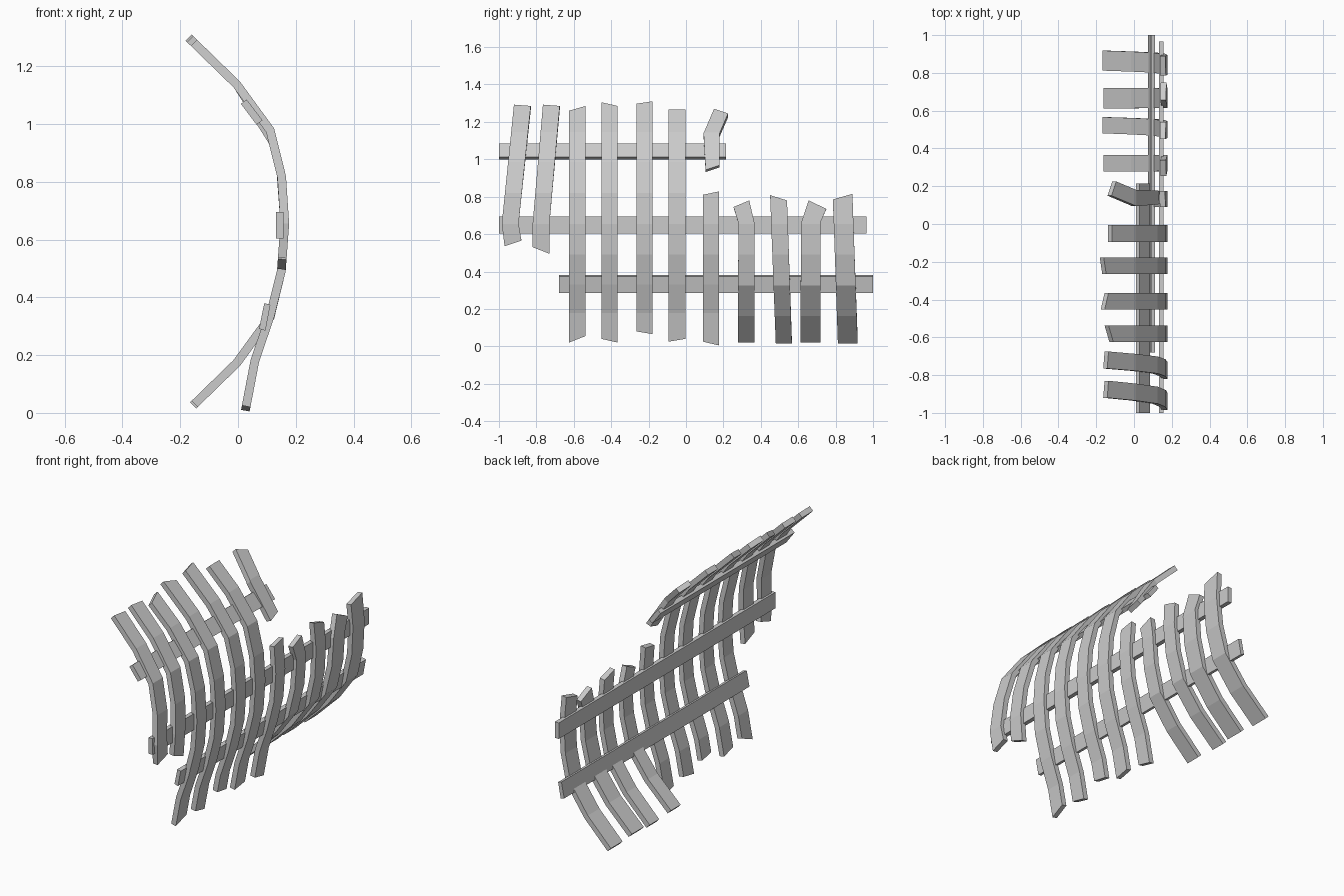
import bpy, bmesh
from mathutils import Vector

if "Cube" in bpy.data.objects:
    bpy.data.objects.remove(bpy.data.objects["Cube"])

THICK = 0.03
# outer hull curves (x, z), top to bottom: full arc and a steeper lower variant
ARC = [(-0.145, 1.295), (0.007, 1.147), (0.125, 0.985), (0.166, 0.82), (0.177, 0.655),
       (0.165, 0.49), (0.125, 0.325), (0.007, 0.163), (-0.145, 0.015)]
STEEP = ARC[:6] + [(0.125, 0.33), (0.073, 0.177), (0.042, 0.015)]


def offset_curve(curve):
    """Inner curve, mitred at the bends."""
    pts = [Vector(p) for p in curve]
    dirs = [(b - a).normalized() for a, b in zip(pts, pts[1:])]
    nrm = [Vector((d.y, -d.x)) for d in dirs]
    out = []
    for i, p in enumerate(pts):
        a, b = nrm[max(i - 1, 0)], nrm[min(i, len(nrm) - 1)]
        m = (a + b).normalized()
        out.append(p + m * THICK / m.dot(a))
    return out


def lerp_table(table, z):
    """Interpolate rows (z, values...) sorted by falling z, extrapolating at the ends."""
    for a, b in zip(table, table[1:]):
        if z >= b[0] or b is table[-1]:
            t = (z - a[0]) / (b[0] - a[0])
            return [u + (v - u) * t for u, v in zip(a[1:], b[1:])]


def make_object(name, rings):
    bm = bmesh.new()
    vs = [[bm.verts.new(p) for p in r] for r in rings]
    for a, b in zip(vs, vs[1:]):
        for i in range(4):
            j = (i + 1) % 4
            bm.faces.new((a[i], a[j], b[j], b[i]))
    bm.faces.new(vs[0])
    bm.faces.new(vs[-1][::-1])
    bmesh.ops.recalc_face_normals(bm, faces=bm.faces)
    me = bpy.data.meshes.new(name)
    bm.to_mesh(me)
    bm.free()
    ob = bpy.data.objects.new(name, me)
    bpy.context.collection.objects.link(ob)


def plank(name, curve, rows):
    """rows: (z_left, z_right, y_left, y_right) from top to bottom."""
    table = [(z, x, q.x, q.y) for (x, z), q in zip(curve, offset_curve(curve))]
    edges = [((r[0] + r[1]) / 2, r[2], r[3]) for r in rows]
    lo = max(rows[-1][:2]) + 0.02
    hi = min(rows[0][:2]) - 0.02
    levels = {z for _, z in curve if lo < z < hi} | {e[0] for e in edges[1:-1]}
    stations = [rows[0]]
    for z in sorted(levels, reverse=True):
        stations.append((z, z, *lerp_table(edges, z)))
    stations.append(rows[-1])
    rings = []
    for zl, zr, yl, yr in stations:
        xl, il, kl = lerp_table(table, zl)
        xr, ir, kr = lerp_table(table, zr)
        rings.append([(xl, yl, zl), (xr, yr, zr), (ir, yr, kr), (il, yl, kl)])
    make_object(name, rings)


def batten(name, y0, y1, section):
    make_object(name, [[(x, y, z) for x, z in section] for y in (y0, y1)])


# curved planks
PLANKS = [
    (ARC, [(1.292, 1.285, -0.92, -0.83), (0.655, 0.655, -0.985, -0.895), (0.535, 0.565, -0.97, -0.88)]),
    (ARC, [(1.292, 1.285, -0.765, -0.675), (0.655, 0.655, -0.82, -0.73), (0.53, 0.495, -0.82, -0.73)]),
    (STEEP, [(1.26, 1.285, -0.625, -0.537), (0.02, 0.055, -0.625, -0.537)]),
    (STEEP, [(1.305, 1.285, -0.453, -0.365), (0.04, 0.02, -0.453, -0.365)]),
    (STEEP, [(1.297, 1.31, -0.265, -0.178), (0.08, 0.065, -0.265, -0.178)]),
    (STEEP, [(1.267, 1.267, -0.094, -0.004), (0.025, 0.04, -0.094, -0.004)]),
    (STEEP, [(0.81, 0.828, 0.09, 0.176), (0.025, 0.005, 0.09, 0.176)]),
    (ARC, [(0.745, 0.78, 0.254, 0.338), (0.66, 0.66, 0.28, 0.366), (0.02, 0.02, 0.278, 0.366)]),
    (ARC, [(0.808, 0.78, 0.45, 0.54), (0.015, 0.015, 0.48, 0.566)]),
    (ARC, [(0.78, 0.735, 0.656, 0.75), (0.66, 0.66, 0.615, 0.718), (0.02, 0.02, 0.612, 0.72)]),
    (ARC, [(0.785, 0.815, 0.785, 0.89), (0.015, 0.015, 0.812, 0.918)]),
]
for n, (curve, rows) in enumerate(PLANKS, 1):
    plank(f"plank_{n:02d}", curve, rows)

# snapped-off piece on the upper batten
plank("broken_plank_end", ARC, [(1.27, 1.245, 0.15, 0.225), (1.14, 1.14, 0.094, 0.18), (0.943, 0.968, 0.105, 0.178)])

# lengthwise battens on the inside of the planks
batten("upper_batten", -1.0, 0.215, [(0.01, 1.07), (0.03, 1.085), (0.085, 1.013), (0.064, 0.998)])
batten("middle_batten", -1.0, 0.965, [(0.132, 0.695), (0.157, 0.695), (0.157, 0.603), (0.132, 0.603)])
batten("lower_batten", -0.68, 1.0, [(0.091, 0.38), (0.112, 0.374), (0.095, 0.285), (0.073, 0.291)])
